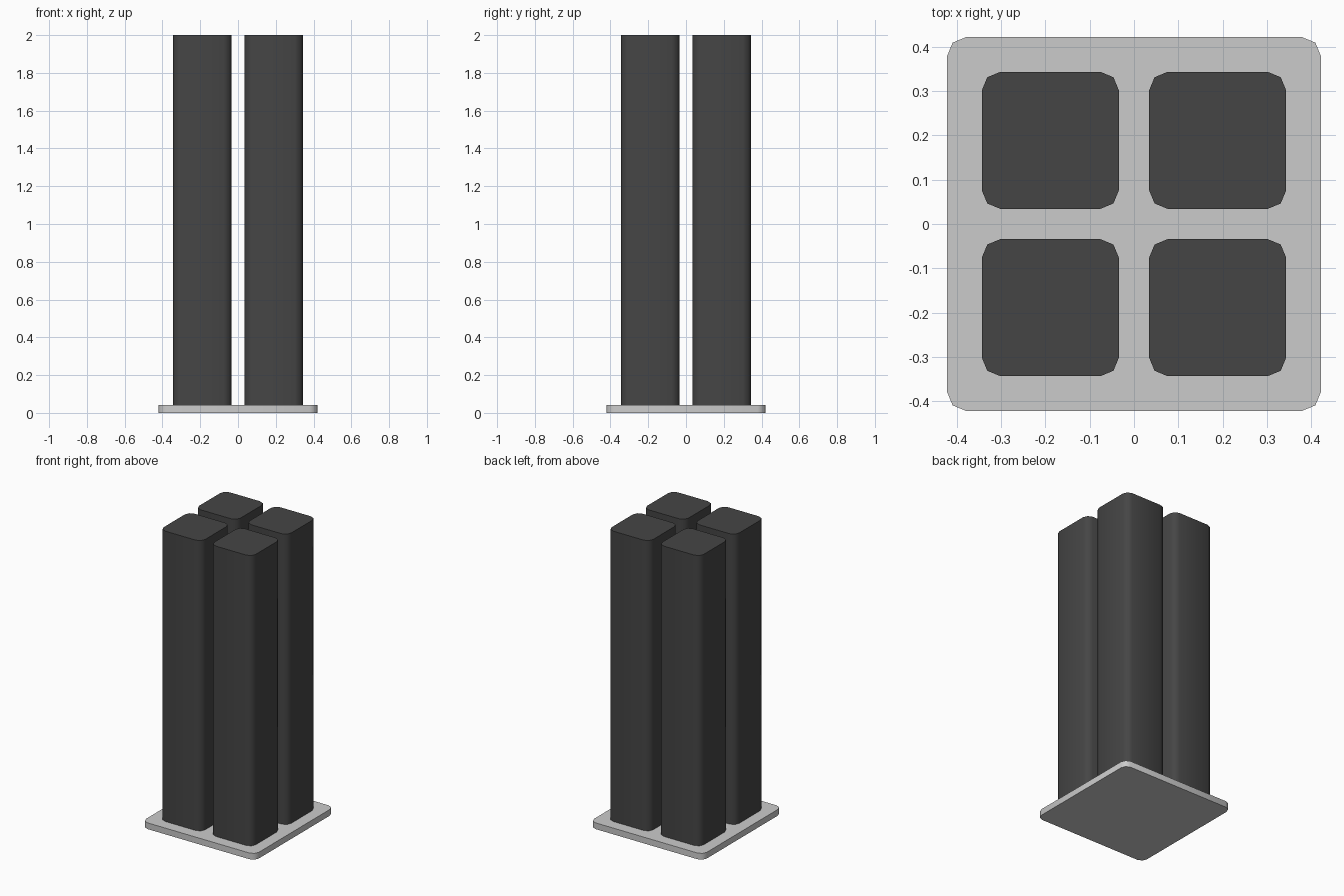
import bpy, bmesh, math

if "Cube" in bpy.data.objects:
    bpy.data.objects.remove(bpy.data.objects["Cube"])

dark = bpy.data.materials.new("dark_grey")
dark.diffuse_color = (0.06, 0.06, 0.06, 1)
dark.use_nodes = True
dark.node_tree.nodes["Principled BSDF"].inputs["Base Color"].default_value = dark.diffuse_color


def rounded_block(name, cx, cy, half, z0, z1, radius=0.042, segments=2, mat=None):
    """Square prism with rounded vertical edges."""
    bm = bmesh.new()
    ring = []
    k = half - radius
    for q, (sx, sy) in enumerate([(1, 1), (-1, 1), (-1, -1), (1, -1)]):
        for i in range(segments + 1):
            a = math.radians(90 * (q + i / segments))
            ring.append(bm.verts.new((cx + sx * k + radius * math.cos(a),
                                      cy + sy * k + radius * math.sin(a), z0)))
    base = bm.faces.new(ring)
    ext = bmesh.ops.extrude_face_region(bm, geom=[base], use_keep_orig=True)
    top = [g for g in ext["geom"] if isinstance(g, bmesh.types.BMVert)]
    bmesh.ops.translate(bm, vec=(0, 0, z1 - z0), verts=top)
    bmesh.ops.recalc_face_normals(bm, faces=bm.faces[:])
    mesh = bpy.data.meshes.new(name)
    bm.to_mesh(mesh)
    bm.free()
    ob = bpy.data.objects.new(name, mesh)
    bpy.context.collection.objects.link(ob)
    if mat:
        mesh.materials.append(mat)
    bpy.ops.object.select_all(action="DESELECT")
    ob.select_set(True)
    bpy.context.view_layer.objects.active = ob
    bpy.ops.object.shade_smooth_by_angle(angle=math.radians(50))
    return ob


# Base plate
rounded_block("base_plate", 0, 0, 0.421, 0, 0.042)

# Four columns
for sx, side in ((-1, "left"), (1, "right")):
    for sy, end in ((-1, "front"), (1, "back")):
        rounded_block(f"{end}_{side}_column", sx * 0.1885, sy * 0.1885,
                      0.1545, 0.042, 2.0, mat=dark)
